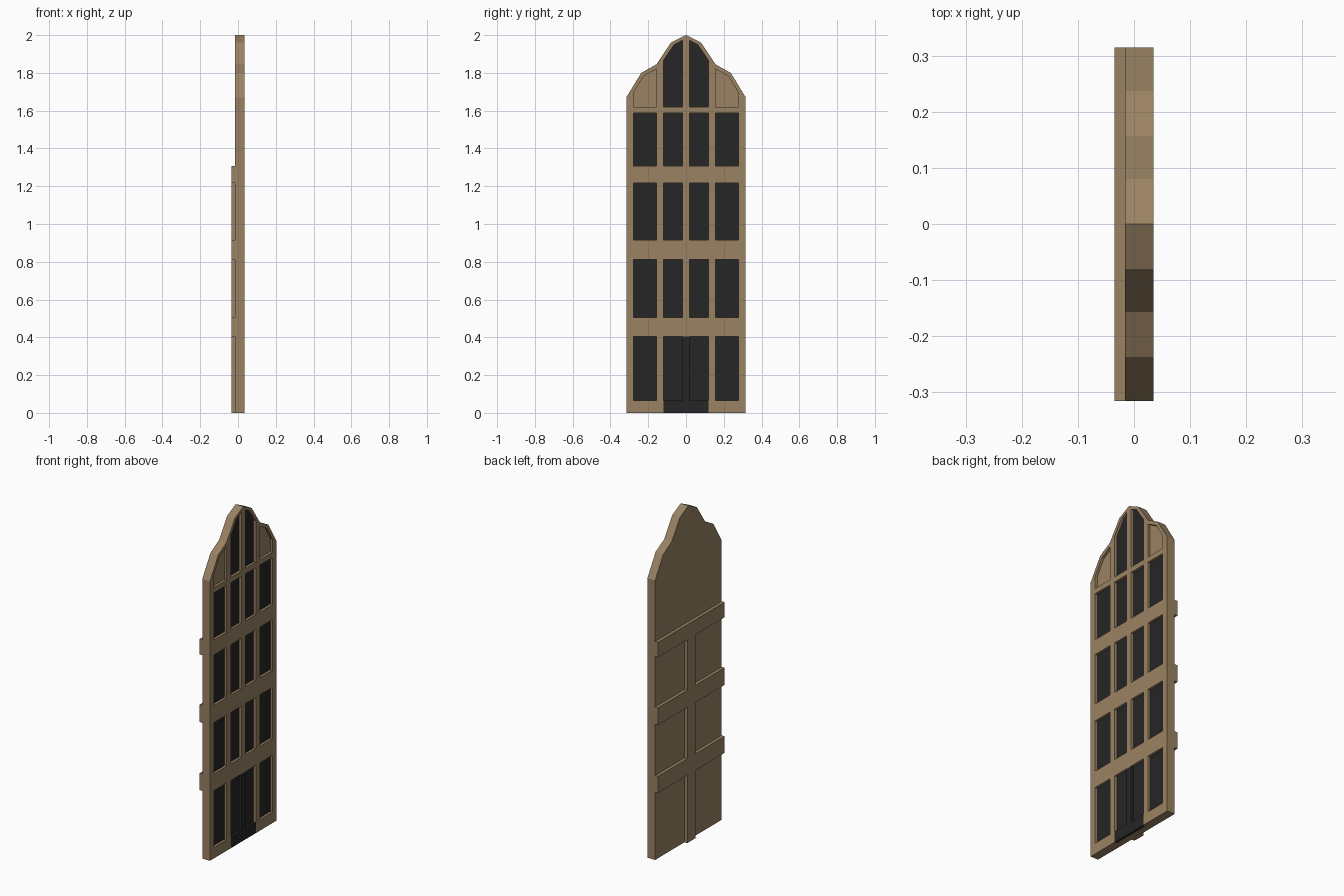
import bpy, bmesh

if "Cube" in bpy.data.objects:
    bpy.data.objects.remove(bpy.data.objects["Cube"])

XB, XS, XF = -0.035, -0.016, 0.035      # back of ribs, back of wall, front of wall
XR = 0.02                               # floor of the recesses


def material(name, rgb):
    m = bpy.data.materials.new(name)
    m.diffuse_color = (*rgb, 1)
    m.use_nodes = True
    m.node_tree.nodes["Principled BSDF"].inputs["Base Color"].default_value = m.diffuse_color
    return m


WOOD = material("tan_wood", (0.32, 0.225, 0.125))
DARK = material("dark_glass", (0.019, 0.019, 0.019))


def prisms(name, outlines, x0, x1, mat):
    """Extrude each (y, z) outline from x0 to x1, all in one object."""
    bm = bmesh.new()
    for pts in outlines:
        a = [bm.verts.new((x0, y, z)) for y, z in pts]
        b = [bm.verts.new((x1, y, z)) for y, z in pts]
        bm.faces.new(a)
        bm.faces.new(b[::-1])
        n = len(pts)
        for i in range(n):
            j = (i + 1) % n
            bm.faces.new((a[i], b[i], b[j], a[j]))
    bmesh.ops.recalc_face_normals(bm, faces=bm.faces)
    me = bpy.data.meshes.new(name)
    bm.to_mesh(me)
    bm.free()
    me.materials.append(mat)
    ob = bpy.data.objects.new(name, me)
    bpy.context.collection.objects.link(ob)
    return ob


def rect(y0, y1, z0, z1):
    return [(y0, z0), (y1, z0), (y1, z1), (y0, z1)]


def flip(pts):
    return [(-y, z) for y, z in pts][::-1]


# Gabled wall outline
half = [(0.315, 0), (0.315, 1.672), (0.237, 1.80), (0.157, 1.845), (0.08, 1.96)]
wall = prisms("facade_wall", [half + [(0, 2.0)] + flip(half)], XS, XF, WOOD)

# Window recesses: inner and outer column, four storeys plus the gable
rows = [(0.065, 0.405), (0.505, 0.812), (0.915, 1.217), (1.307, 1.588)]
holes = []
for i, (z0, z1) in enumerate(rows):
    holes.append(rect(0.157, 0.278, z0, z1))
    if i:
        holes.append(rect(0.019, 0.118, z0, z1))
holes.append([(0.157, 1.62), (0.278, 1.62), (0.278, 1.695), (0.225, 1.782), (0.157, 1.82)])
holes.append([(0.019, 1.62), (0.118, 1.62), (0.118, 1.868), (0.062, 1.95), (0.019, 1.972)])
holes += [flip(h) for h in holes]
holes.append(rect(-0.118, 0.118, -0.1, 0.405))      # doorway

cutter = prisms("recess_cutter", holes, XR, 0.1, WOOD)
cutter.hide_render = True
mod = wall.modifiers.new("recesses", 'BOOLEAN')
mod.operation = 'DIFFERENCE'
mod.solver = 'EXACT'
mod.object = cutter
dg = bpy.context.evaluated_depsgraph_get()
cut = bpy.data.meshes.new_from_object(wall.evaluated_get(dg))
wall.modifiers.clear()
wall.data = cut
bpy.data.objects.remove(cutter)

# Recess floors are dark glass, apart from the outer gable panels
cut.materials.clear()
cut.materials.append(WOOD)
cut.materials.append(DARK)
for p in cut.polygons:
    c = p.center
    is_floor = p.normal.x > 0.9 and abs(c.x - XR) < 0.002
    blind = c.z > 1.6 and abs(c.y) > 0.14
    p.material_index = 1 if is_floor and not blind else 0

# Dark double door: centre post and bottom rails, flush with the wall
prisms("door_frame", [[(-0.118, 0), (0.118, 0), (0.118, 0.065), (0.019, 0.065),
                       (0.019, 0.405), (-0.019, 0.405), (-0.019, 0.065),
                       (-0.118, 0.065)]], XR, XF, DARK)

# Floor bands and centre rib on the back
bands = [(0.405, 0.505), (0.812, 0.915), (1.217, 1.307)]
prisms("floor_bands", [rect(-0.315, 0.315, a, b) for a, b in bands], XB, XS, WOOD)
gaps = [(0, 0.405), (0.505, 0.812), (0.915, 1.217)]
prisms("centre_rib", [rect(-0.038, 0.038, a, b) for a, b in gaps], XB, XS, WOOD)
